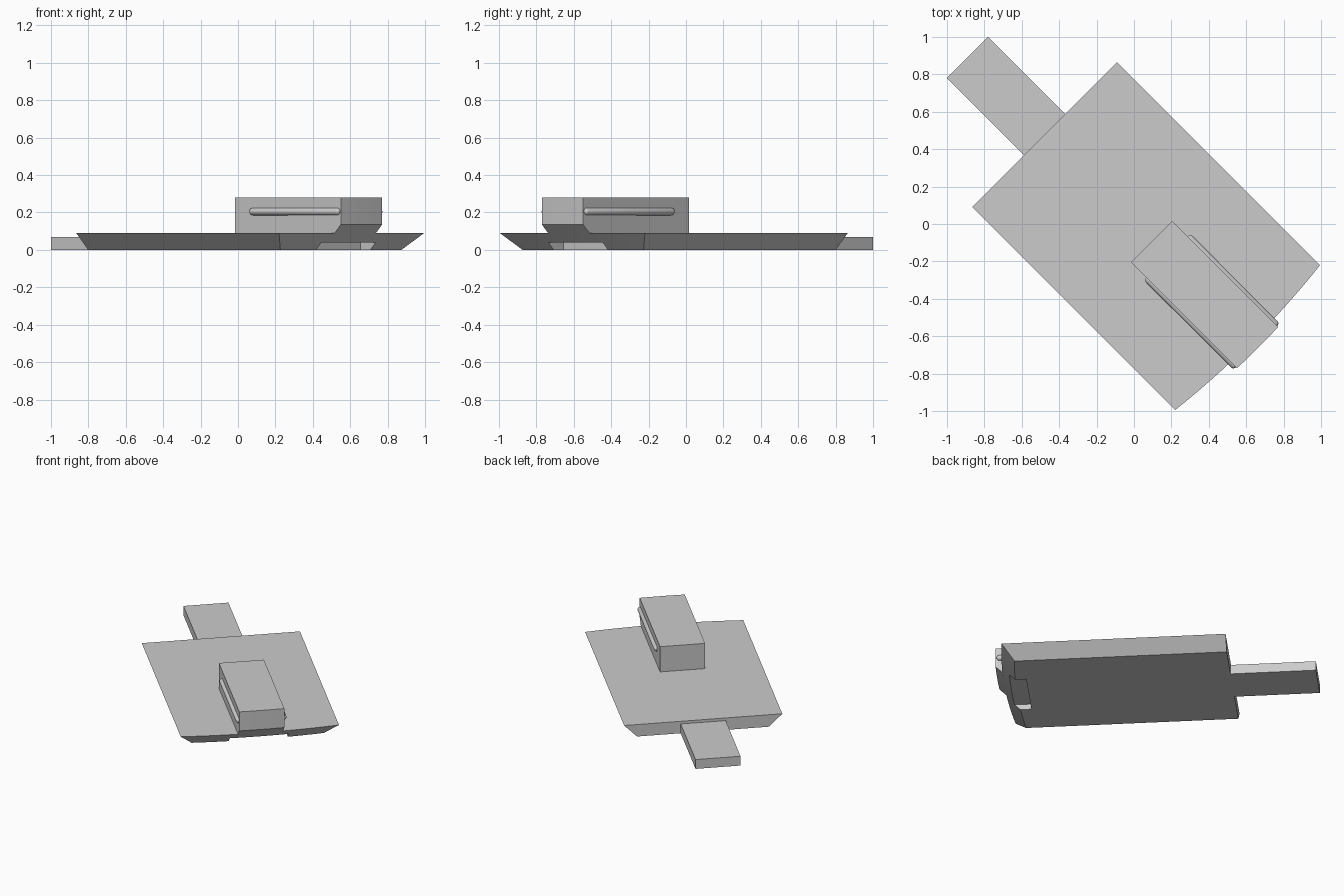
import bpy, bmesh, math
from mathutils import Matrix, Vector

cube = bpy.data.objects.get("Cube")
if cube:
    bpy.data.objects.remove(cube, do_unlink=True)

TURN = Matrix.Rotation(math.radians(-45), 4, 'Z')  # the part lies diagonally
ARC = 4.8        # radius of the bowed front edge
SLOPE_TOP = 0.137

grey = bpy.data.materials.new("plain_grey")
grey.use_nodes = True
colour = (0.6, 0.6, 0.6, 1)
grey.diffuse_color = colour
grey.node_tree.nodes["Principled BSDF"].inputs["Base Color"].default_value = colour


def finish(name, bm):
    bmesh.ops.recalc_face_normals(bm, faces=bm.faces)
    bm.transform(TURN)
    mesh = bpy.data.meshes.new(name)
    bm.to_mesh(mesh)
    bm.free()
    mesh.materials.append(grey)
    obj = bpy.data.objects.new(name, mesh)
    bpy.context.collection.objects.link(obj)
    return obj


def front(v, z):
    """Bowed front face, leaning outward at 45 degrees up to SLOPE_TOP."""
    return 0.80 + min(z, SLOPE_TOP) - v * v / (2 * ARC)


def loft(name, back, levels, steps=16):
    """Solid with a flat back and bowed front; levels are (z, half width)."""
    bm = bmesh.new()
    rings = []
    for i in range(steps + 1):
        t = 2 * i / steps - 1
        pts = [(back, t * w, z) for z, w in (levels[-1], levels[0])]
        pts += [(front(t * w, z), t * w, z) for z, w in levels]
        rings.append([bm.verts.new(p) for p in pts])
    n = len(rings[0])
    for a, b in zip(rings, rings[1:]):
        for k in range(n):
            bm.faces.new((a[k], a[(k + 1) % n], b[(k + 1) % n], b[k]))
    bm.faces.new(rings[0])
    bm.faces.new(rings[-1][::-1])
    bmesh.ops.dissolve_limit(bm, angle_limit=0.001, verts=bm.verts, edges=bm.edges)
    return finish(name, bm)


def box(name, lo, hi):
    bm = bmesh.new()
    lo, hi = Vector(lo), Vector(hi)
    place = Matrix.Translation((lo + hi) / 2) @ Matrix.Diagonal((*(hi - lo), 1))
    bmesh.ops.create_cube(bm, size=1, matrix=place)
    return finish(name, bm)


def rail(name, side, start=0.25, end=0.927, radius=0.02):
    """Round-ended rod half sunk in the side of the block."""
    bm = bmesh.new()
    bmesh.ops.create_uvsphere(bm, u_segments=20, v_segments=12, radius=radius,
                              matrix=Matrix.Rotation(math.pi / 2, 4, 'Y'))
    # Split at the equator and stretch the halves apart
    for v in bm.verts:
        shift = end - radius if v.co.x > 1e-5 else start + radius
        v.co += Vector((shift, side * 0.156, 0.205))
    obj = finish(name, bm)
    obj.data.shade_smooth()
    return obj


# Dovetail plate with sloped sides
plate = loft("base_plate", -0.675, [(0, 0.458), (0.09, 0.548)])

# Shallow notch under the front edge
cutter = box("notch_cutter", (0.72, -0.205, -0.1), (1.1, 0.205, 0.04))
cutter.hide_render = True
cut = plate.modifiers.new("notch", 'BOOLEAN')
cut.operation = 'DIFFERENCE'
cut.solver = 'EXACT'
cut.object = cutter
bpy.context.view_layer.objects.active = plate
bpy.ops.object.modifier_apply(modifier=cut.name)
bpy.data.objects.remove(cutter, do_unlink=True)

# Raised block, rear tongue and side rails
loft("raised_block", 0.134, [(0.09, 0.156), (SLOPE_TOP, 0.156), (0.28, 0.156)])
box("rear_tongue", (-1.259, -0.156, 0), (-0.675, 0.156, 0.07))
rail("left_rail", 1)
rail("right_rail", -1)
